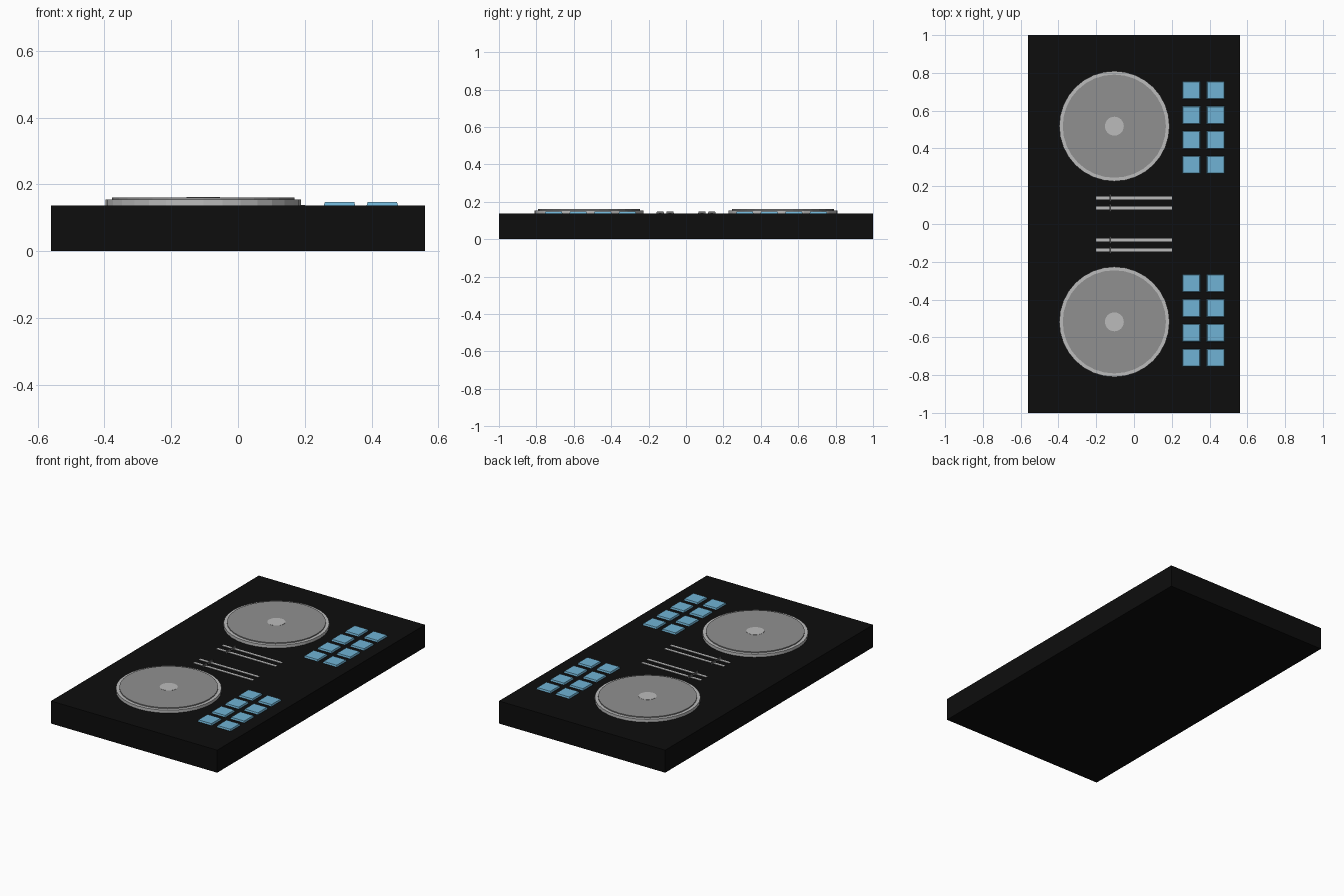
import bpy, bmesh
from mathutils import Matrix

if "Cube" in bpy.data.objects:
    bpy.data.objects.remove(bpy.data.objects["Cube"])

TOP = 0.137  # deck surface height


def material(name, r, g, b):
    m = bpy.data.materials.new(name)
    m.diffuse_color = (r, g, b, 1)
    m.use_nodes = True
    m.node_tree.nodes["Principled BSDF"].inputs["Base Color"].default_value = m.diffuse_color
    return m


BLACK = material("black_case", 0.004, 0.004, 0.004)
BLUE = material("blue_pad", 0.16, 0.45, 0.66)
LIGHT = material("light_grey", 0.5, 0.5, 0.5)
MID = material("mid_grey", 0.28, 0.28, 0.28)
DARK = material("dark_grey", 0.16, 0.16, 0.16)


def finish(name, bm, mat):
    mesh = bpy.data.meshes.new(name)
    bm.to_mesh(mesh)
    bm.free()
    mesh.materials.append(mat)
    obj = bpy.data.objects.new(name, mesh)
    bpy.context.collection.objects.link(obj)
    return obj


def box(name, x, y, z0, sx, sy, sz, mat, taper=0.0):
    """Box standing on z0, its top inset by taper on every side."""
    bm = bmesh.new()
    bmesh.ops.create_cube(bm, size=1)
    for v in bm.verts:
        inset = taper if v.co.z > 0 else 0
        v.co.x *= sx - 2 * inset
        v.co.y *= sy - 2 * inset
        v.co.z = z0 + (v.co.z + 0.5) * sz
        v.co.x += x
        v.co.y += y
    return finish(name, bm, mat)


def disc(name, x, y, z0, z1, r, mat, r_top=None, sides=32):
    bm = bmesh.new()
    bmesh.ops.create_cone(bm, cap_ends=True, segments=sides, radius1=r,
                          radius2=r_top or r, depth=z1 - z0,
                          matrix=Matrix.Translation((x, y, (z0 + z1) / 2)))
    return finish(name, bm, mat)


# Case
box("case", 0, 0, 0, 1.12, 2.0, TOP, BLACK)

for side, s in (("far", 1), ("near", -1)):
    # Jog wheel: rim, raised platter and centre cap
    wx, wy = -0.104, s * 0.518
    disc(f"{side}_wheel_rim", wx, wy, TOP, 0.155, 0.292, LIGHT)
    disc(f"{side}_wheel_platter", wx, wy, 0.155, 0.161, 0.273, MID)
    disc(f"{side}_wheel_cap", wx, wy, 0.16, 0.162, 0.05, LIGHT)

    # Two columns of four pads
    for col, px in enumerate((0.304, 0.432)):
        for row in range(4):
            py = s * (0.3135 + row * 0.1315)
            box(f"{side}_pad_{col}_{row}", px, py, TOP, 0.094, 0.094, 0.01,
                BLUE, 0.003)

    # Fader tracks and their knobs
    for i, fy in enumerate((0.085, 0.138)):
        box(f"{side}_fader_track_{i}", 0, s * fy, TOP, 0.4, 0.015, 0.002, LIGHT)
        box(f"{side}_fader_knob_{i}", -0.126, s * fy, TOP, 0.01, 0.04, 0.012,
            DARK, 0.002)
